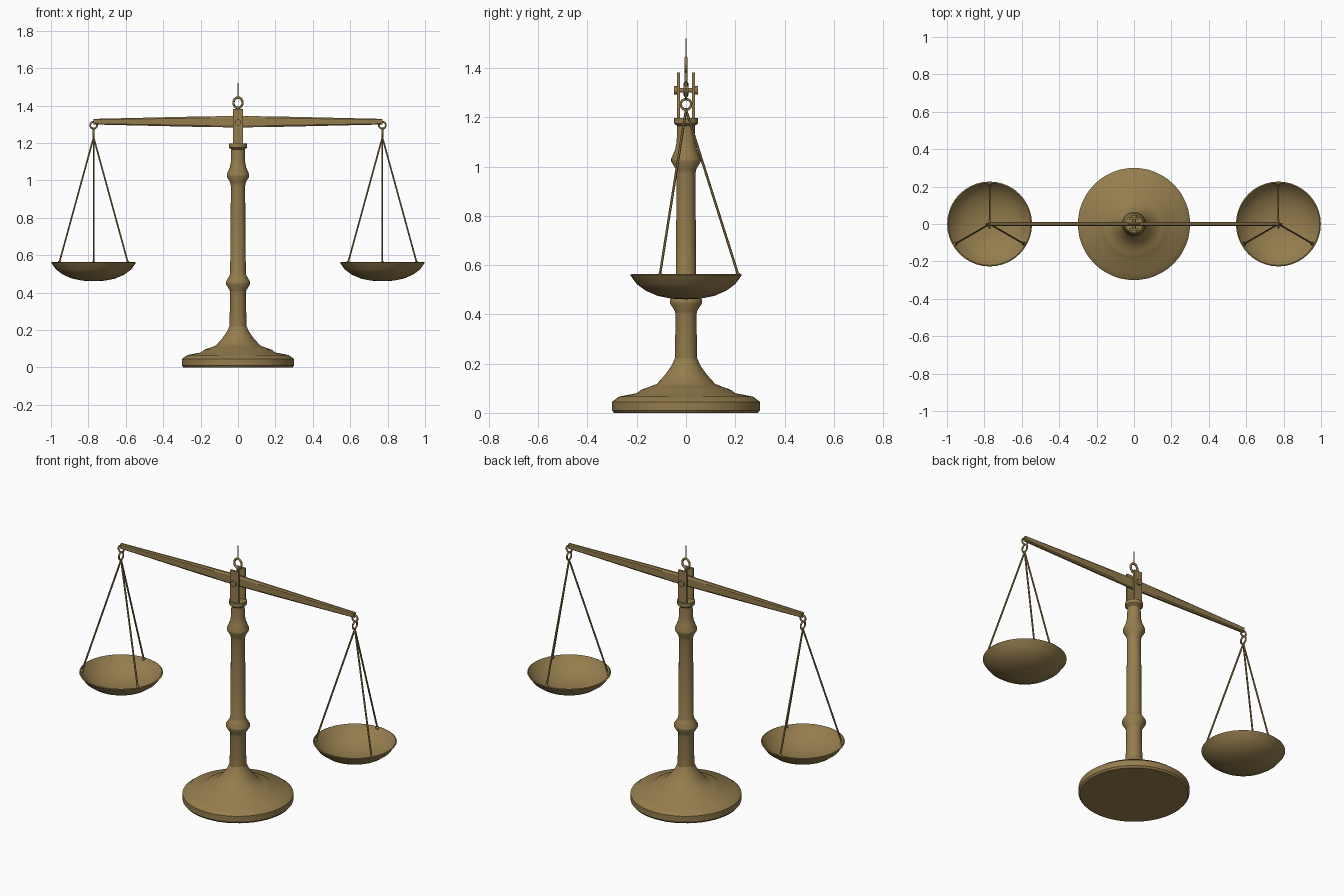
import bpy
import bmesh
from math import cos, sin, pi, radians
from mathutils import Vector, Matrix

cube = bpy.data.objects.get("Cube")
if cube:
    bpy.data.objects.remove(cube)

brass = bpy.data.materials.new("aged_brass")
brass.use_nodes = True
colour = (0.30, 0.205, 0.075, 1)
brass.diffuse_color = colour
brass.node_tree.nodes["Principled BSDF"].inputs["Base Color"].default_value = colour


def finish(name, bm, angle=35):
    bmesh.ops.recalc_face_normals(bm, faces=bm.faces)
    mesh = bpy.data.meshes.new(name)
    bm.to_mesh(mesh)
    bm.free()
    mesh.materials.append(brass)
    obj = bpy.data.objects.new(name, mesh)
    bpy.context.collection.objects.link(obj)
    bpy.ops.object.select_all(action='DESELECT')
    obj.select_set(True)
    bpy.context.view_layer.objects.active = obj
    bpy.ops.object.shade_smooth_by_angle(angle=radians(angle))
    return obj


def lathe(name, profile, x=0, steps=40, angle=35):
    # spin a (radius, height) profile around a vertical axis
    bm = bmesh.new()
    verts = [bm.verts.new((x + r, 0, z)) for r, z in profile]
    edges = [bm.edges.new(pair) for pair in zip(verts, verts[1:])]
    bmesh.ops.spin(bm, geom=verts + edges, cent=(x, 0, 0), axis=(0, 0, 1),
                   angle=2 * pi, steps=steps)
    bmesh.ops.remove_doubles(bm, verts=bm.verts, dist=0.0001)
    return finish(name, bm, angle)


def rod(name, start, end, radius, sides=8):
    a, b = Vector(start), Vector(end)
    turn = (b - a).to_track_quat('Z', 'Y').to_matrix().to_4x4()
    bm = bmesh.new()
    bmesh.ops.create_cone(bm, cap_ends=True, segments=sides, radius1=radius,
                          radius2=radius, depth=(b - a).length,
                          matrix=Matrix.Translation((a + b) / 2) @ turn)
    return finish(name, bm, 50)


def box(name, centre, size):
    bm = bmesh.new()
    bmesh.ops.create_cube(bm, size=1, matrix=Matrix.LocRotScale(
        Vector(centre), None, Vector(size)))
    return finish(name, bm)


def ring(name, centre, radius, wire, facing_side=False, stretch=1):
    rotation = (pi / 2, 0, pi / 2 if facing_side else 0)
    bpy.ops.mesh.primitive_torus_add(
        location=centre, rotation=rotation, major_radius=radius,
        minor_radius=wire, major_segments=24, minor_segments=8)
    obj = bpy.context.object
    obj.name = name
    obj.scale.y = stretch
    obj.data.materials.append(brass)
    bpy.ops.object.shade_smooth_by_angle(angle=radians(60))


# Flared foot and turned column
lathe("base", [(0, 0), (.292, 0), (.30, .01), (.30, .045), (.272, .066),
               (.20, .08), (.18, .095), (.15, .105), (.118, .118),
               (.085, .155), (.06, .19), (.046, .22), (0, .22)], steps=48)
lathe("column", [(0, .20), (.046, .20), (.042, .40), (.046, .415),
                 (.065, .445), (.065, .458), (.046, .49), (.042, .50),
                 (.038, .97), (.042, .99), (.06, 1.02), (.06, 1.032),
                 (.044, 1.07), (.038, 1.10), (.036, 1.165), (.048, 1.175),
                 (.048, 1.197), (0, 1.197)], steps=32)

# Fork cheeks and the pivot pin
for side, label in ((-1, "front"), (1, "back")):
    box("fork_" + label, (0, side * .03, 1.285), (.056, .012, .195))
    rod("pin_head_" + label, (0, side * .036, 1.31), (0, side * .048, 1.31), .017, 16)
rod("pivot_pin", (0, -.04, 1.31), (0, .04, 1.31), .01, 12)

# Tapered beam with chamfered edges
bm = bmesh.new()
loops = []
for x, half in ((-.772, .015), (-.25, .027), (0, .031), (.25, .027), (.772, .015)):
    outline = ((-.5, 1), (.5, 1), (1, .7), (1, -.7), (.5, -1), (-.5, -1), (-1, -.7), (-1, .7))
    loops.append([bm.verts.new((x, .011 * u, 1.314 + half * v)) for u, v in outline])
for a, b in zip(loops, loops[1:]):
    for i in range(len(a)):
        j = (i + 1) % len(a)
        bm.faces.new((a[i], a[j], b[j], b[i]))
bm.faces.new(loops[0])
bm.faces.new(loops[-1])
finish("beam", bm, 25)

# Lifting ring and needle on top
rod("ring_stem", (0, 0, 1.335), (0, 0, 1.39), .006)
ring("top_ring", (0, 0, 1.415), .024, .006, stretch=1.15)
rod("needle", (0, 0, 1.445), (0, 0, 1.52), .0025)

# Hanging pans, mirrored left and right
for side, label in ((1, "left"), (-1, "right")):
    x = side * .772
    ring("beam_ring_" + label, (x, 0, 1.295), .018, .005)
    ring("link_ring_" + label, (x, 0, 1.253), .021, .005, facing_side=True)
    pan = lathe("pan_" + label, [(0, .461), (.06, .464), (.115, .475), (.165, .497),
                                 (.20, .523), (.227, .56), (.221, .563), (.195, .528),
                                 (.16, .503), (.112, .481), (.058, .47), (0, .467)],
                x=x, angle=40)
    for i in range(3):
        a = pi / 2 + i * 2 * pi / 3
        foot = (x + .212 * cos(a), .212 * sin(a), .56)
        rod(f"cord_{label}_{i + 1}", foot, (x, 0, 1.23), .005, 6)
        bm = bmesh.new()
        bmesh.ops.create_uvsphere(bm, u_segments=10, v_segments=6, radius=.01,
                                  matrix=Matrix.Translation(foot))
        finish(f"cord_knot_{label}_{i + 1}", bm, 60)
